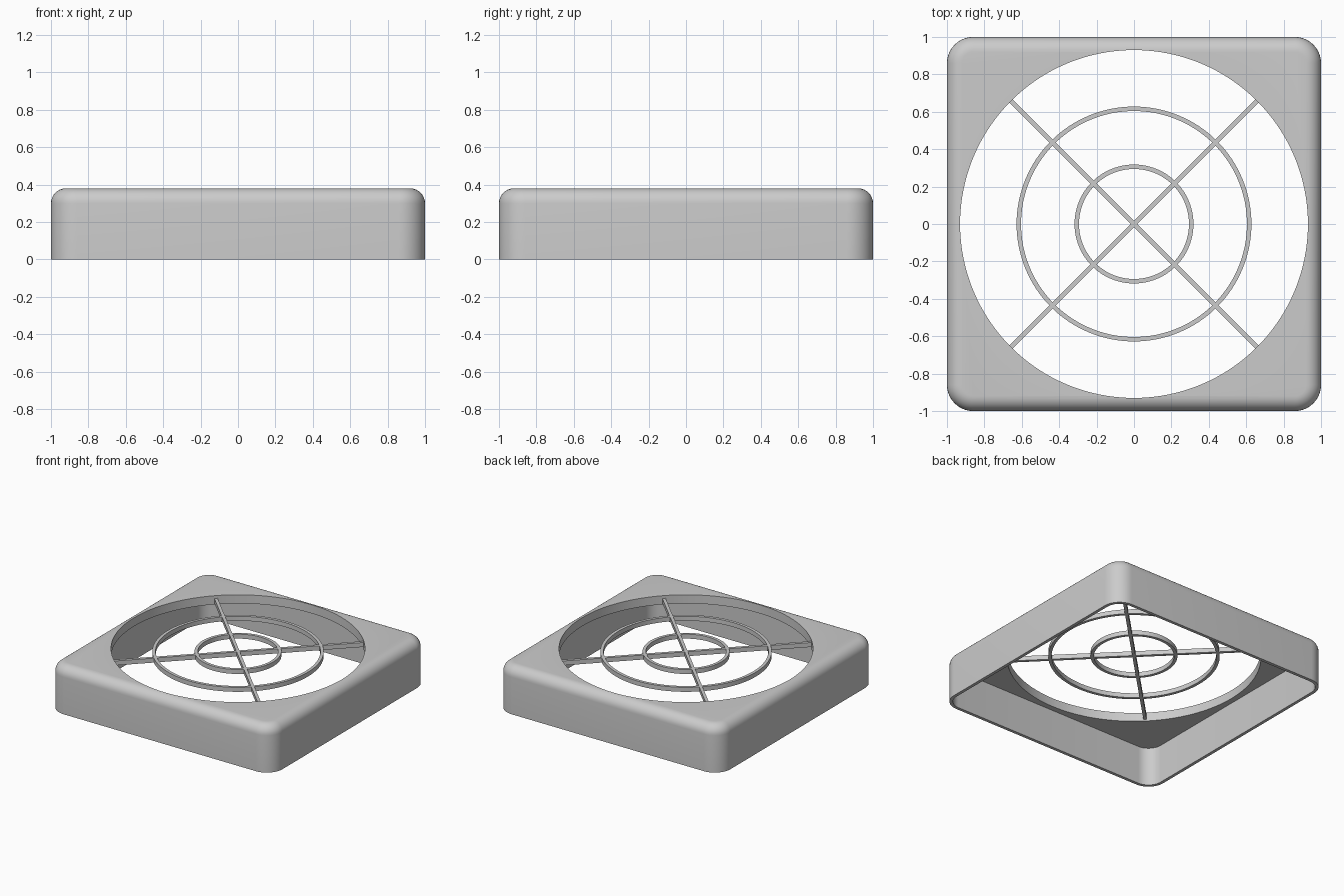
import bpy, bmesh, math
from math import pi, sin, cos

cube = bpy.data.objects.get("Cube")
if cube:
    bpy.data.objects.remove(cube)

HEIGHT, CORNER, FILLET, WALL, PLATE = 0.38, 0.14, 0.08, 0.025, 0.07
HOLE = 0.93
BAR_LOW, BAR_HIGH, BAR_WIDTH = 0.322, 0.358, 0.024

grey = bpy.data.materials.new("plain grey")
grey.use_nodes = True
grey.diffuse_color = (0.6, 0.6, 0.6, 1)
grey.node_tree.nodes["Principled BSDF"].inputs["Base Color"].default_value = (0.6, 0.6, 0.6, 1)


def add_object(name, bm):
    bmesh.ops.recalc_face_normals(bm, faces=bm.faces)
    mesh = bpy.data.meshes.new(name)
    bm.to_mesh(mesh)
    bm.free()
    mesh.materials.append(grey)
    obj = bpy.data.objects.new(name, mesh)
    bpy.context.collection.objects.link(obj)
    return obj


def activate(obj):
    bpy.ops.object.select_all(action="DESELECT")
    obj.select_set(True)
    bpy.context.view_layer.objects.active = obj


def smooth(obj):
    activate(obj)
    bpy.ops.object.shade_smooth_by_angle(angle=math.radians(30))


def bridge(bm, a, b):
    for i in range(len(a)):
        j = (i + 1) % len(a)
        bm.faces.new((a[i], a[j], b[j], b[i]))


def rounded_square(bm, inset, z, steps=10):
    """Loop of vertices round a square with rounded corners."""
    verts, centre, radius = [], 1 - CORNER, CORNER - inset
    for q, (sx, sy) in enumerate(((1, 1), (-1, 1), (-1, -1), (1, -1))):
        for k in range(steps + 1):
            a = (q + k / steps) * pi / 2
            verts.append(bm.verts.new((sx * centre + radius * cos(a),
                                       sy * centre + radius * sin(a), z)))
    return verts


# Hollow frame: inner wall, bottom rim, outer wall, rounded top edge
bm = bmesh.new()
section = [(WALL, HEIGHT - PLATE), (WALL, 0), (0, 0)]
for k in range(9):
    a = k / 8 * pi / 2
    section.append((FILLET * (1 - cos(a)), HEIGHT - FILLET + FILLET * sin(a)))
loops = [rounded_square(bm, d, z) for d, z in section]
for a, b in zip(loops, loops[1:]):
    bridge(bm, a, b)
bm.faces.new(loops[0])
bm.faces.new(loops[-1])
frame = add_object("frame", bm)

# Round opening cut through the top plate
bm = bmesh.new()
bmesh.ops.create_cone(bm, cap_ends=True, segments=128, radius1=HOLE, radius2=HOLE, depth=0.4)
bmesh.ops.translate(bm, verts=bm.verts, vec=(0, 0, HEIGHT))
cutter = add_object("opening_cutter", bm)
cutter.hide_render = True
cut = frame.modifiers.new("opening", "BOOLEAN")
cut.operation, cut.solver, cut.object = "DIFFERENCE", "EXACT", cutter
activate(frame)
bpy.ops.object.modifier_apply(modifier=cut.name)
bpy.data.objects.remove(cutter)
smooth(frame)


# Concentric guard rings
def guard_ring(name, outer, segments=96):
    bm = bmesh.new()
    inner = outer - BAR_WIDTH
    loops = []
    for r, z in ((outer, BAR_LOW), (outer, BAR_HIGH), (inner, BAR_HIGH), (inner, BAR_LOW)):
        loops.append([bm.verts.new((r * cos(2 * pi * i / segments),
                                    r * sin(2 * pi * i / segments), z))
                      for i in range(segments)])
    for i in range(4):
        bridge(bm, loops[i], loops[(i + 1) % 4])
    smooth(add_object(name, bm))


guard_ring("outer_guard_ring", 0.628)
guard_ring("inner_guard_ring", 0.318)

# Diagonal crossing bars, ends buried in the plate
for name, angle in (("rising_spoke", pi / 4), ("falling_spoke", -pi / 4)):
    bm = bmesh.new()
    bmesh.ops.create_cube(bm, size=1)
    bmesh.ops.scale(bm, verts=bm.verts, vec=(2 * HOLE + 0.04, BAR_WIDTH, BAR_HIGH - BAR_LOW))
    spoke = add_object(name, bm)
    spoke.location.z = (BAR_LOW + BAR_HIGH) / 2
    spoke.rotation_euler.z = angle
